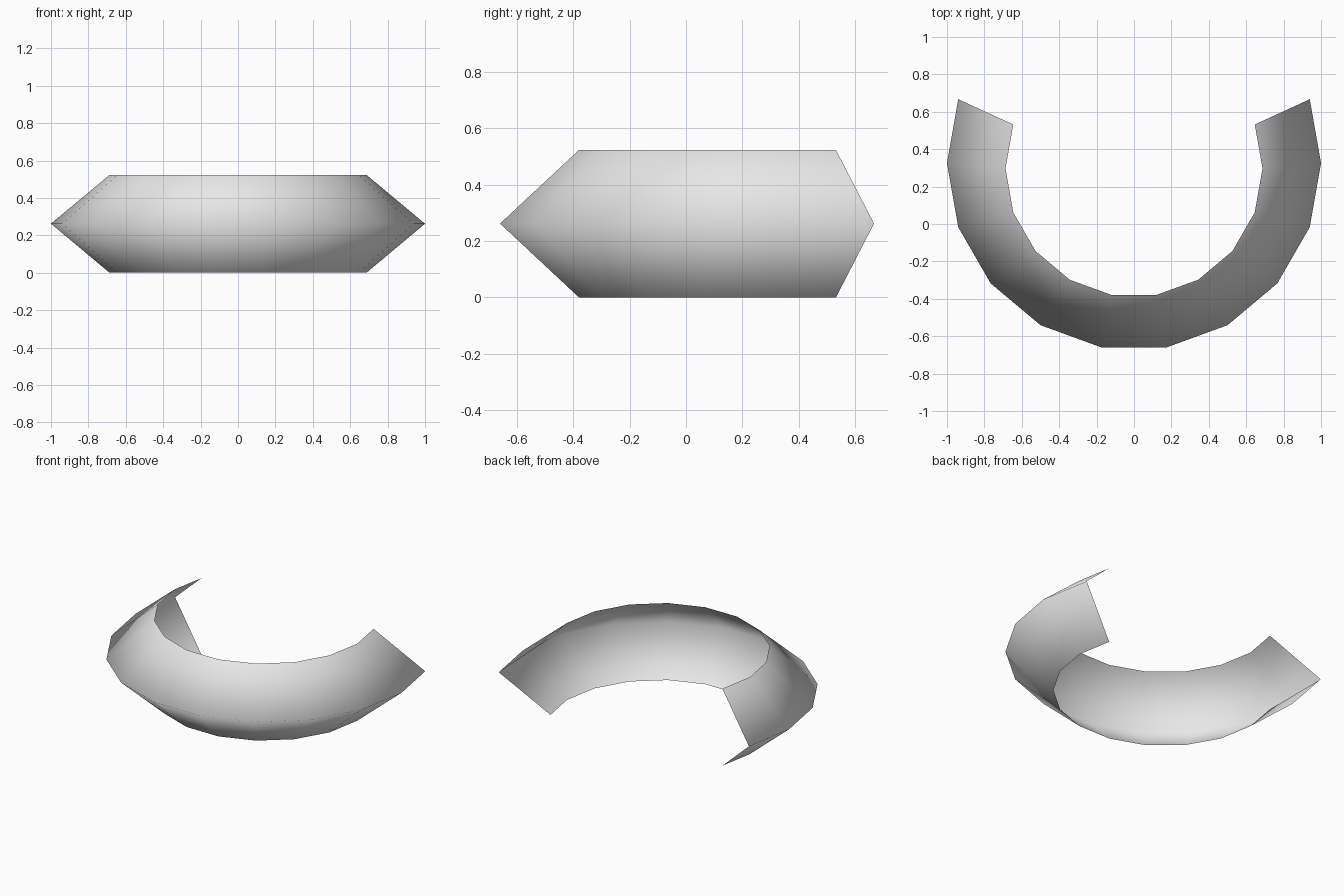
import bpy, bmesh
from math import radians, cos, sin

if "Cube" in bpy.data.objects:
    bpy.data.objects.remove(bpy.data.objects["Cube"], do_unlink=True)

# Material
grey = bpy.data.materials.new("light grey")
grey.use_nodes = True
colour = (0.8, 0.8, 0.8, 1)
grey.diffuse_color = colour
grey.node_tree.nodes["Principled BSDF"].inputs["Base Color"].default_value = colour

# Cross-section: radius, y of the arc centre, height
PROFILE = [(0.687, 0.297, 0.0), (1.0, 0.325, 0.262), (0.687, 0.297, 0.523)]
ANGLES = [radians(a) for a in range(-200, 21, 20)]

# Open V-section band swept round a horseshoe arc, as a thin sheet
bm = bmesh.new()
rings = [[bm.verts.new((r * cos(a), cy + r * sin(a), z)) for a in ANGLES]
         for r, cy, z in PROFILE]
for low, high in zip(rings, rings[1:]):
    for i in range(len(ANGLES) - 1):
        face = bm.faces.new((low[i], low[i + 1], high[i + 1], high[i]))
        face.smooth = True

mesh = bpy.data.meshes.new("curved_band")
bm.to_mesh(mesh)
bm.free()
mesh.materials.append(grey)
band = bpy.data.objects.new("curved_band", mesh)
bpy.context.collection.objects.link(band)
